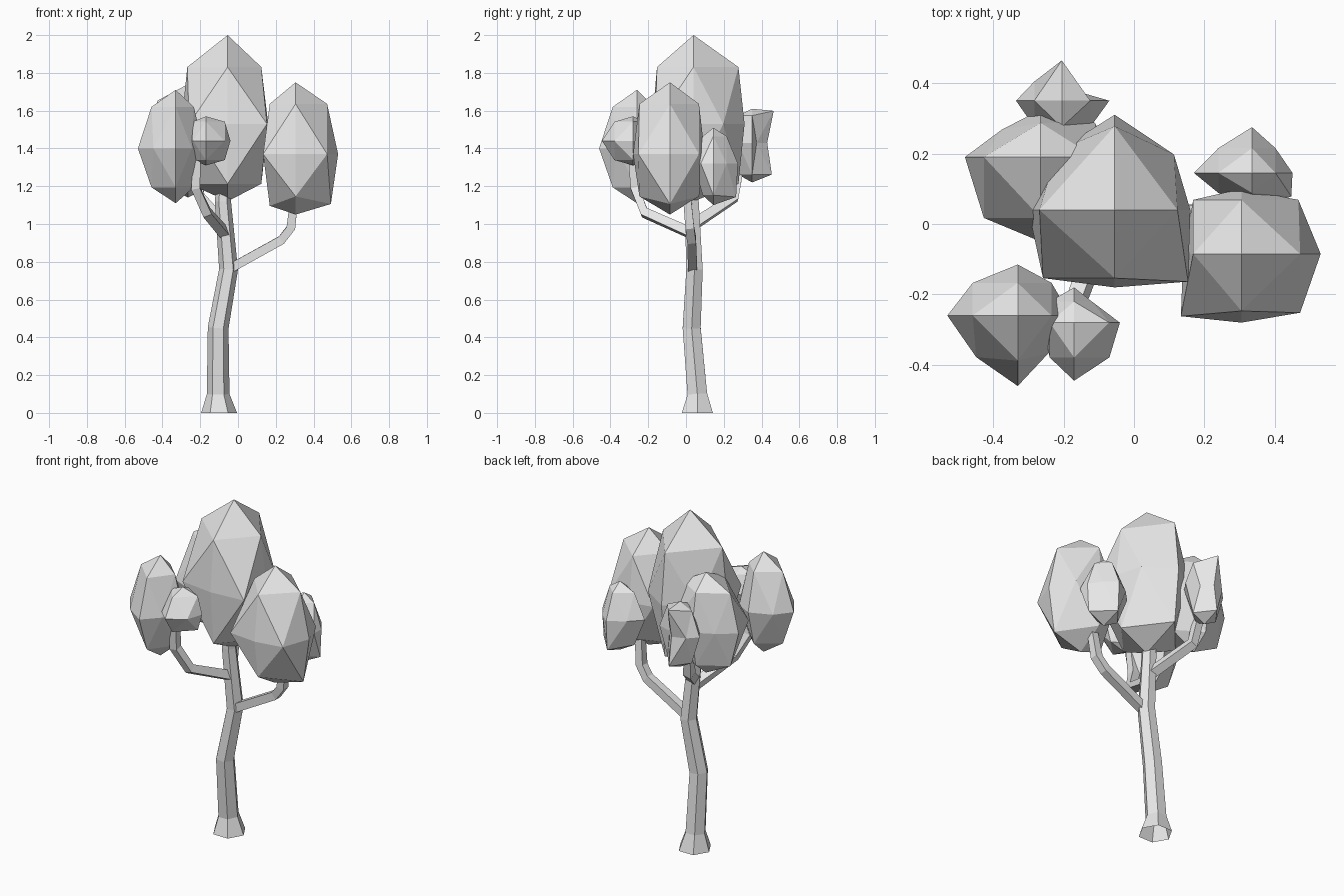
import bpy, bmesh, math
from mathutils import Vector

if "Cube" in bpy.data.objects:
    bpy.data.objects.remove(bpy.data.objects["Cube"], do_unlink=True)

GREY = (0.8, 0.8, 0.8, 1.0)
mat = bpy.data.materials.new("light_grey")
mat.use_nodes = True
mat.diffuse_color = GREY
mat.node_tree.nodes["Principled BSDF"].inputs["Base Color"].default_value = GREY


def finish(bm, name):
    bmesh.ops.recalc_face_normals(bm, faces=bm.faces[:])
    mesh = bpy.data.meshes.new(name)
    bm.to_mesh(mesh)
    bm.free()
    mesh.materials.append(mat)
    obj = bpy.data.objects.new(name, mesh)
    bpy.context.scene.collection.objects.link(obj)
    return obj


def limb(name, path, sides, turn=0.0):
    """Open faceted tube through (x, y, z, radius) points."""
    bm = bmesh.new()
    pts = [Vector(p[:3]) for p in path]
    rings = []
    for i, p in enumerate(pts):
        a, b = pts[max(i - 1, 0)], pts[min(i + 1, len(pts) - 1)]
        q = Vector((0, 0, 1)).rotation_difference(b - a)
        if p.z < 0.01:
            q.identity()
        ring = []
        for k in range(sides):
            t = turn + math.tau * k / sides
            ring.append(bm.verts.new(p + q @ Vector((math.cos(t), math.sin(t), 0)) * path[i][3]))
        rings.append(ring)
    for r, s in zip(rings, rings[1:]):
        for k in range(sides):
            n = (k + 1) % sides
            bm.faces.new((r[k], r[n], s[n], s[k]))
    return finish(bm, name)


def clump(name, centre, low, high, edge=(0.83, 0.83, 0.7), pulls=(), convex=True):
    """Faceted leaf mass: an octahedron split once, with separate extents on each side.
    edge sets how far the split points swell out; pulls holds (direction, offset) pairs."""
    bm = bmesh.new()
    for axis in range(3):
        for sign in (-1, 1):
            bm.verts.new([sign if i == axis else 0 for i in range(3)])
    bmesh.ops.convex_hull(bm, input=bm.verts[:])
    bmesh.ops.subdivide_edges(bm, edges=bm.edges[:], cuts=1, use_grid_fill=True)
    for v in bm.verts:
        d = tuple((c > 0.1) - (c < -0.1) for c in v.co)
        tip = sum(map(abs, d)) == 1
        out = Vector(centre)
        for i in range(3):
            reach = (high[i] if d[i] > 0 else low[i]) - centre[i]
            out[i] += abs(d[i]) * reach * (1 if tip else edge[i])
        for direction, offset in pulls:
            if d == direction:
                out += Vector(offset)
        v.co = out
    if convex:
        bmesh.ops.delete(bm, geom=bm.edges[:], context='EDGES_FACES')
        bmesh.ops.convex_hull(bm, input=bm.verts[:])
    return finish(bm, name)


# Trunk with flared foot
limb("trunk", [(-0.10, 0.06, 0, 0.095), (-0.105, 0.06, 0.1, 0.06),
               (-0.105, 0.03, 0.45, 0.055), (-0.05, 0.045, 0.76, 0.05),
               (-0.08, 0.03, 1.12, 0.043), (-0.07, 0.03, 1.3, 0.035)], 6)

# Branches
Q = math.pi / 4
limb("left_branch", [(-0.05, 0.035, 0.76, 0.034), (0.23, 0.03, 0.915, 0.033),
                     (0.28, 0.02, 0.98, 0.033), (0.305, 0.0, 1.2, 0.028)], 4, Q)
limb("front_branch", [(-0.07, 0.03, 0.95, 0.036), (-0.165, -0.22, 1.06, 0.033),
                      (-0.225, -0.27, 1.19, 0.033), (-0.215, -0.29, 1.4, 0.028)], 4, Q)
limb("back_branch", [(-0.07, 0.03, 0.99, 0.036), (-0.2, 0.255, 1.14, 0.034),
                     (-0.22, 0.285, 1.3, 0.03)], 4, Q)

# Large leaf masses
low_drop = (0, 0, -0.055)
clump("main_crown", (-0.055, 0.04, 1.53), (-0.30, -0.18, 1.12), (0.16, 0.31, 2.0),
      edge=(0.83, 0.88, 0.64),
      pulls=[((1, -1, 0), (0.03, -0.01, 0)), ((1, 1, 0), (-0.01, -0.08, 0)),
             ((-1, 1, 0), (0.04, -0.07, 0)), ((-1, 0, 1), (-0.01, 0, 0)),
             ((1, 0, -1), low_drop), ((-1, 0, -1), low_drop),
             ((0, 1, -1), low_drop), ((0, -1, -1), low_drop)])
clump("left_crown", (0.305, -0.085, 1.37), (0.14, -0.28, 1.05), (0.53, 0.10, 1.75),
      pulls=[((-1, -1, 0), (-0.035, -0.015, 0)), ((1, 0, 1), (-0.02, 0, 0)),
             ((-1, 0, -1), (0, 0, -0.05)), ((1, 0, -1), (0, 0, -0.04)),
             ((1, 1, 0), (-0.025, 0, 0)), ((1, -1, 0), (-0.02, -0.005, 0))])
clump("front_right_crown", (-0.33, -0.26, 1.40), (-0.53, -0.46, 1.11), (-0.18, -0.115, 1.71),
      edge=(0.64, 0.64, 0.71), pulls=[((-1, -1, 0), (0.01, 0.01, 0)),
                                      ((1, -1, 0), (-0.01, 0.02, 0))])
clump("back_right_crown", (-0.265, 0.19, 1.43), (-0.48, -0.05, 1.14), (-0.06, 0.325, 1.74),
      edge=(0.75, 0.72, 0.72), pulls=[((-1, 1, 0), (0.05, -0.02, 0))])

# Small leaf masses
clump("small_front_leaves", (-0.17, -0.28, 1.44), (-0.26, -0.445, 1.31), (-0.04, -0.18, 1.57),
      edge=(0.77, 0.6, 0.78), pulls=[((1, 1, 0), (-0.05, 0, 0))], convex=False)
clump("small_left_leaves", (0.335, 0.145, 1.32), (0.17, 0.04, 1.10), (0.45, 0.275, 1.51),
      edge=(0.58, 0.54, 0.76), convex=False,
      pulls=[((0, 1, -1), (0, 0.05, -0.01)), ((1, 0, -1), (0.04, 0, 0)),
             ((1, -1, 0), (0.045, -0.01, 0))])
clump("small_back_leaves", (-0.205, 0.35, 1.43), (-0.335, 0.24, 1.22), (-0.07, 0.43, 1.61),
      edge=(0.6, 0.68, 0.8), convex=False,
      pulls=[((0, 1, 1), (0, 0.06, 0.025)), ((0, 1, -1), (0, 0.05, 0)),
             ((1, 1, 0), (-0.03, -0.03, 0))])
